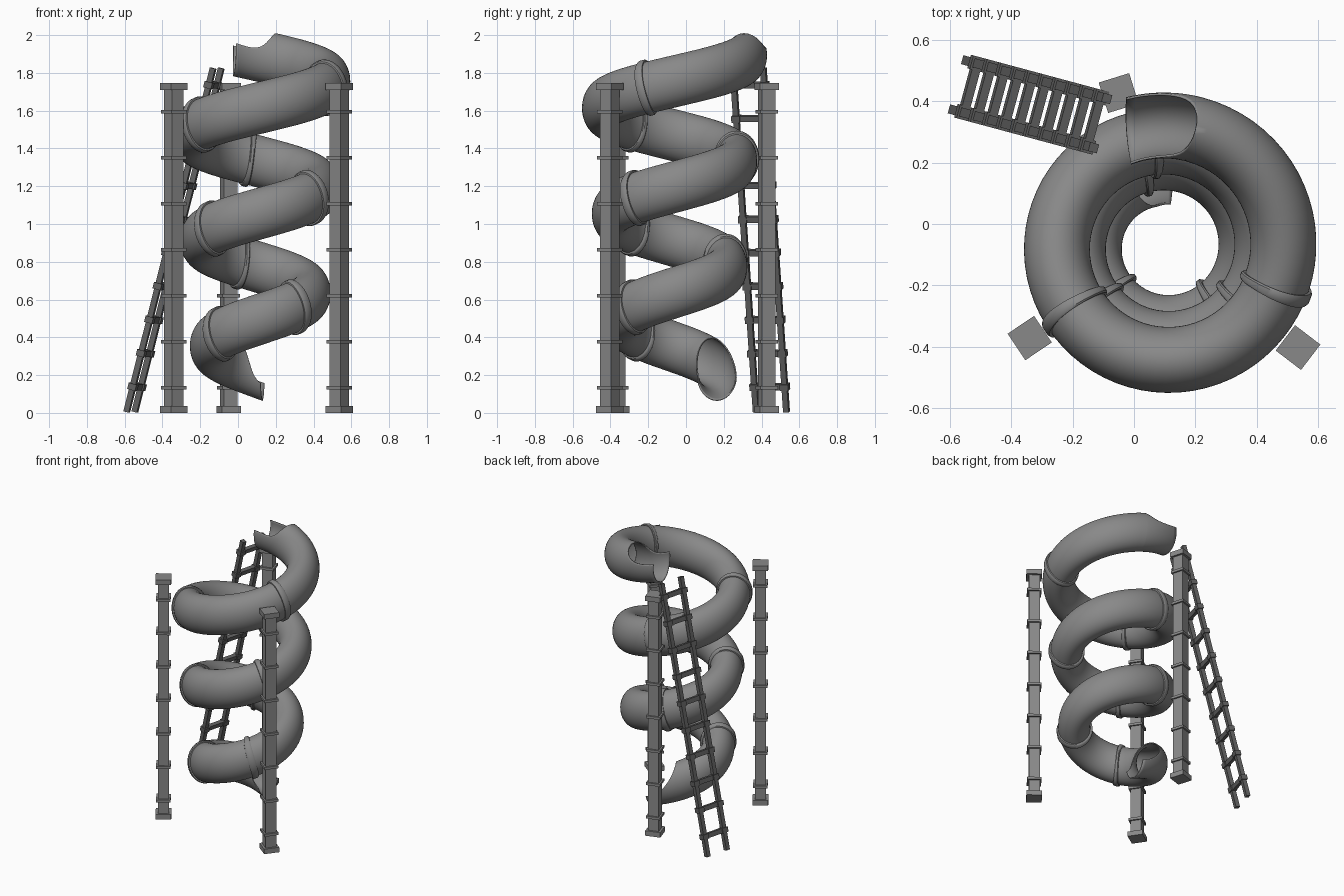
import bpy, bmesh
from math import sin, cos, pi, radians, degrees, atan2
from mathutils import Vector, Matrix

if "Cube" in bpy.data.objects:
    bpy.data.objects.remove(bpy.data.objects["Cube"])

CX, CY = 0.105, -0.074        # spiral axis
A0, A1 = 109.0, -996.0        # start and end angle, in degrees
RW, RH = 0.104, 0.136         # tube half width and half height


def grey(name, value):
    mat = bpy.data.materials.new(name)
    mat.diffuse_color = (value, value, value, 1)
    mat.use_nodes = True
    mat.node_tree.nodes["Principled BSDF"].inputs["Base Color"].default_value = mat.diffuse_color
    return mat


TUBE_GREY = grey("tube_grey", 0.25)
POST_GREY = grey("post_grey", 0.25)
LADDER_GREY = grey("ladder_grey", 0.12)


def finish(bm, name, mat, smooth=False):
    bmesh.ops.recalc_face_normals(bm, faces=bm.faces[:])
    me = bpy.data.meshes.new(name)
    bm.to_mesh(me)
    bm.free()
    me.materials.append(mat)
    ob = bpy.data.objects.new(name, me)
    bpy.context.collection.objects.link(ob)
    if smooth:
        bpy.ops.object.select_all(action='DESELECT')
        bpy.context.view_layer.objects.active = ob
        ob.select_set(True)
        bpy.ops.object.shade_smooth_by_angle(angle=radians(40))
    return ob


def spiral_radius(ang):
    return 0.398 - 0.052 * (A0 - ang) / 360


def section_point(ang, phi, grow=0.0):
    """Point on the tube: ang along the spiral, phi round the oval from its top."""
    t = (A0 - ang) / 360
    r = spiral_radius(ang) + (RW + grow) * sin(phi)
    a = radians(ang)
    return Vector((CX + r * cos(a), CY + r * sin(a),
                   1.922 - 0.56 * t + (RH + grow) * cos(phi)))


def add_box(bm, frame, size, centre=(0, 0, 0)):
    m = frame @ Matrix.Translation(centre) @ Matrix.Diagonal((*size, 1))
    bmesh.ops.create_cube(bm, size=1, matrix=m)


# Spiral tube: each section is an oval arc, open on top near both ends.
# Each station holds angle, half gap and skew (which squares off the mouth).
stations = []
N, K, SEG = 14, 200, 48
top_span, end_span = 33, 36
for i in range(N + 1):
    s = sin(i / N * pi / 2)
    stations.append((A0 - top_span * s, radians(78) * max(0, 1 - s ** 4) ** 0.5, 4 * (1 - s)))
for i in range(1, K):
    f = i / K
    stations.append((A0 - top_span + (A1 + end_span - A0 + top_span) * f, 0, 0))
for i in range(N + 1):
    u = 1 - cos(i / N * pi / 2)
    stations.append((A1 + end_span * (1 - u), radians(110) * (1 - (1 - u) ** 2) ** 0.5, 0))

bm = bmesh.new()
rows = []
for ang, gap, skew in stations:
    phis = [gap + (2 * pi - 2 * gap) * j / SEG for j in range(SEG + 1)]
    rows.append([bm.verts.new(section_point(ang - skew * sin(p), p)) for p in phis])
for p, q in zip(rows, rows[1:]):
    for j in range(SEG):
        bm.faces.new((p[j], p[j + 1], q[j + 1], q[j]))
bmesh.ops.remove_doubles(bm, verts=bm.verts[:], dist=1e-5)
tube = finish(bm, "spiral_tube", TUBE_GREY, True)
mod = tube.modifiers.new("wall", 'SOLIDIFY')
mod.thickness = 0.007
mod.offset = 0

# Joint collars around the tube, tilted square to its slope
for n, ang in enumerate((-20, -145, -262, -395, -499, -612, -767, -857)):
    bm = bmesh.new()
    r = spiral_radius(ang)
    w = degrees(0.017 / r)
    tilt = degrees(0.026 / r)
    profile = ((-w, -0.004), (-w, 0.012), (-w * 0.6, 0.017),
               (w * 0.6, 0.017), (w, 0.012), (w, -0.004))
    loops = []
    for j in range(SEG):
        phi = 2 * pi * j / SEG
        # lift follows the slope so the tilted collar stays on the tube
        loops.append([bm.verts.new(section_point(ang + da - tilt * cos(phi), phi, g))
                      for da, g in profile])
    for j in range(SEG):
        p, q = loops[j], loops[(j + 1) % SEG]
        for k in range(len(profile)):
            k2 = (k + 1) % len(profile)
            bm.faces.new((p[k], p[k2], q[k2], q[k]))
    finish(bm, f"tube_collar_{n + 1}", TUBE_GREY, True)

# Square posts turned toward the spiral axis, with caps and bands
for name, x, y in (("left", -0.34, -0.372), ("right", 0.535, -0.403), ("back", -0.05, 0.427)):
    bm = bmesh.new()
    frame = Matrix.Translation((x, y, 0)) @ Matrix.Rotation(atan2(y - CY, x - CX), 4, 'Z')
    add_box(bm, frame, (0.074, 0.074, 1.72), (0, 0, 0.87))
    for z in (0.018, 1.728):
        add_box(bm, frame, (0.104, 0.104, 0.036), (0, 0, z))
    for i in range(7):
        add_box(bm, frame, (0.096, 0.096, 0.018), (0, 0, 0.133 + 0.2435 * i))
    finish(bm, f"{name}_post", POST_GREY)

# Leaning ladder: local x across, y out of the plane, z along the rails
foot, head = Vector((-0.568, 0.452, 0.005)), Vector((-0.11, 0.329, 1.825))
up = (head - foot).normalized()
across = Vector((0.26, 0.966, 0)).normalized()
out = up.cross(across)
rot = Matrix((across, out, up)).transposed().to_4x4()
frame = Matrix.Translation(foot) @ rot
length = (head - foot).length

bm = bmesh.new()
for s in (-1, 1):
    add_box(bm, frame, (0.03, 0.03, length), (s * 0.083, 0, length / 2))
finish(bm, "ladder_rails", LADDER_GREY)

bm = bmesh.new()
for i in range(10):
    h = (0.133 + 0.1775 * i) / up.z
    add_box(bm, frame, (0.17, 0.028, 0.032), (0, 0, h))
    for s in (-1, 1):
        add_box(bm, frame, (0.046, 0.044, 0.034), (s * 0.083, 0, h))
finish(bm, "ladder_rungs", LADDER_GREY)
